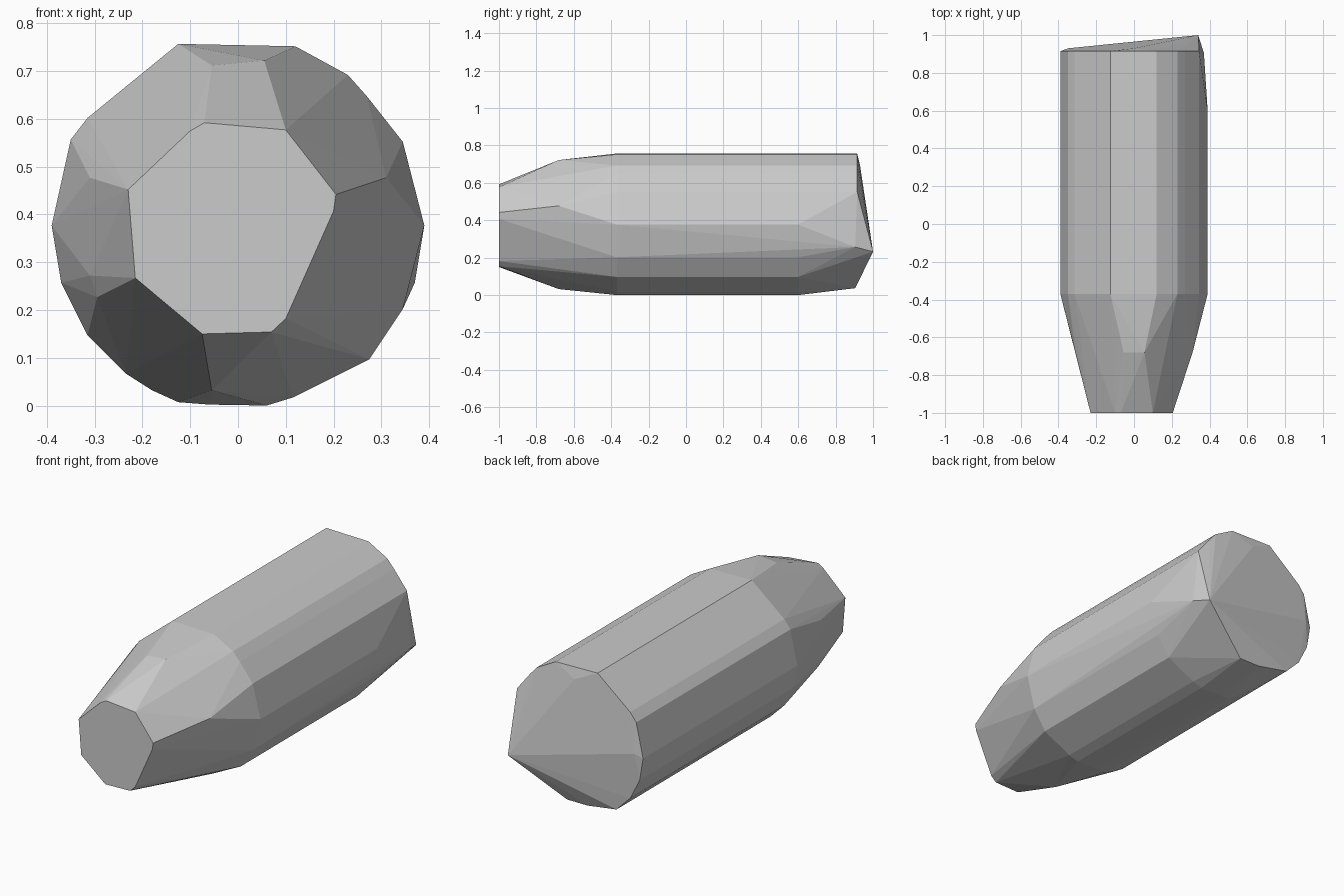
import bpy, bmesh
from math import radians

if "Cube" in bpy.data.objects:
    bpy.data.objects.remove(bpy.data.objects["Cube"])

# blunt nose outline (x, z)
nose = [(-.07, .595), (-.10, .578), (.10, .58), (.205, .445), (.20, .41), (.10, .185),
        (.07, .157), (-.075, .153), (-.215, .27), (-.23, .455)]
# shoulder corners between nose and barrel
shoulder = [(-.055, .715), (.055, .725), (.31, .48), (-.31, .48), (-.055, .035),
            (-.295, .23), (-.31, .275)]
# barrel outline whose edges run to the back
barrel = [(.12, .755), (-.125, .76), (.23, .695), (.27, .65), (.345, .555), (-.315, .605),
          (-.35, .56), (-.39, .38), (-.37, .26), (-.315, .15), (-.235, .07)]
# barrel outline whose edges stop early at the rear chamfer
chamfered = [(.39, .38), (.345, .205), (.275, .10), (.115, .02), (.06, .003),
             (-.06, .005), (-.125, .01), (-.18, .035)]
# inset corners of the rear rim and the slanted tip
rear_rim = [(.37, .26), (.06, .04), (-.06, .04), (-.18, .06)]

points = [(x, -1, z) for x, z in nose]
points += [(x, -.68, z) for x, z in shoulder]
points += [(x, -.37, z) for x, z in barrel + chamfered]
points += [(x, .915, z) for x, z in barrel]
points += [(x, .6, z) for x, z in chamfered]
points += [(x, .905, z) for x, z in rear_rim]
points += [(-.35, .93, .40), (.0, .93, .70), (.34, 1, .235)]

# faceted body wrapped around the outlines
bm = bmesh.new()
for p in points:
    bm.verts.new((p[0], p[1], p[2] - .003))
result = bmesh.ops.convex_hull(bm, input=bm.verts[:])
loose = [v for v in bm.verts if not v.link_faces]
bmesh.ops.delete(bm, geom=loose, context='VERTS')
bmesh.ops.dissolve_limit(bm, angle_limit=radians(1), verts=bm.verts[:], edges=bm.edges[:])
bmesh.ops.recalc_face_normals(bm, faces=bm.faces[:])

mesh = bpy.data.meshes.new("faceted_body")
bm.to_mesh(mesh)
bm.free()
body = bpy.data.objects.new("faceted_body", mesh)
bpy.context.collection.objects.link(body)
